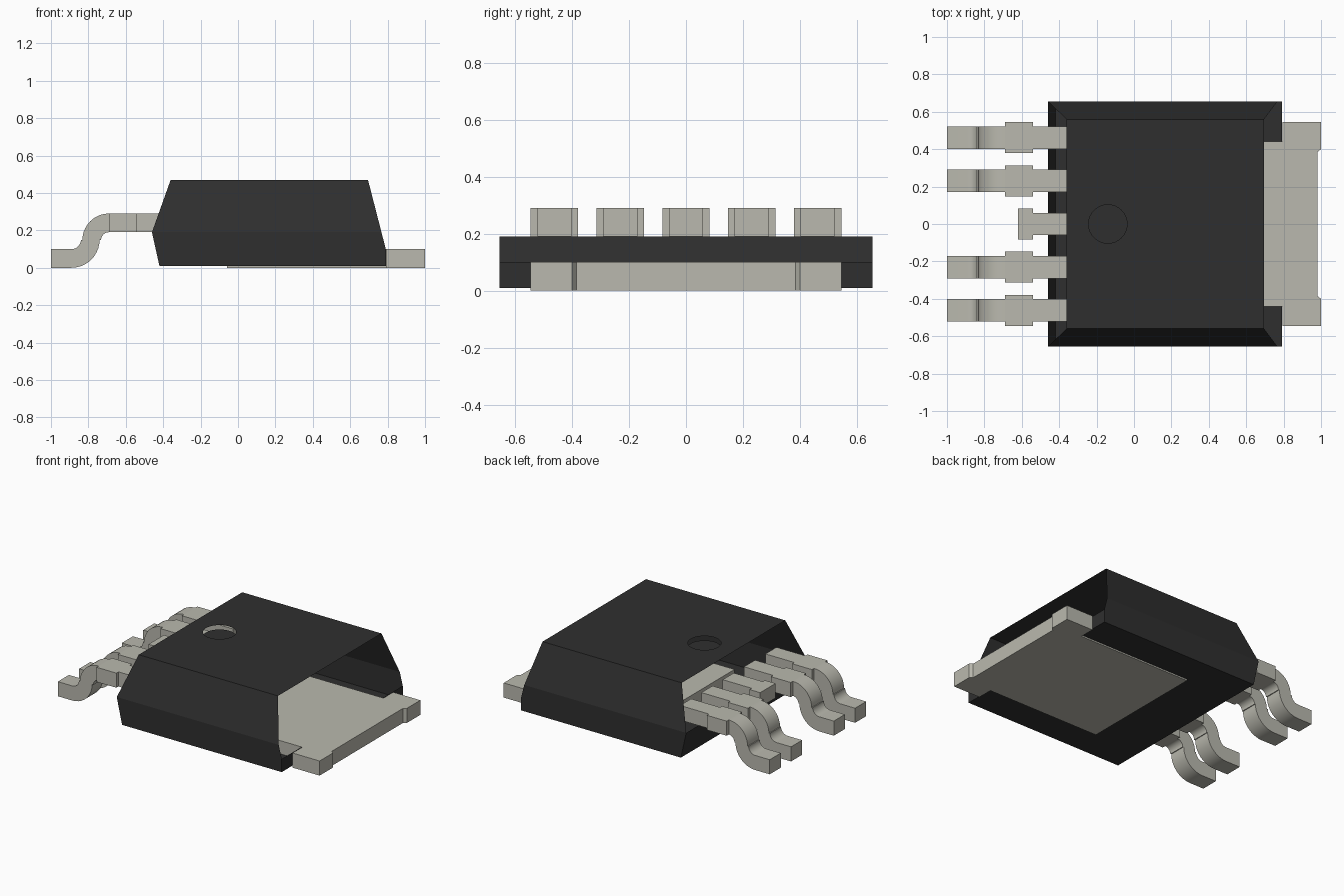
import bpy, bmesh, math
from mathutils import Vector

cube = bpy.data.objects.get("Cube")
if cube:
    bpy.data.objects.remove(cube, do_unlink=True)


def material(name, rgb):
    m = bpy.data.materials.new(name)
    m.use_nodes = True
    m.diffuse_color = (*rgb, 1)
    bsdf = m.node_tree.nodes["Principled BSDF"]
    bsdf.inputs["Base Color"].default_value = (*rgb, 1)
    bsdf.inputs["Roughness"].default_value = 0.6
    return m


BLACK = material("black_moulding", (0.028, 0.028, 0.028))
METAL = material("dull_tin", (0.49, 0.485, 0.425))


def finish(name, bm, mat):
    me = bpy.data.meshes.new(name)
    bm.to_mesh(me)
    bm.free()
    ob = bpy.data.objects.new(name, me)
    bpy.context.collection.objects.link(ob)
    me.materials.append(mat)
    return ob


def add_prism(bm, outline, offset):
    """Extrude a closed outline of 3D points along an offset vector."""
    face = bm.faces.new([bm.verts.new(p) for p in outline])
    out = bmesh.ops.extrude_face_region(bm, geom=[face])
    verts = [g for g in out["geom"] if isinstance(g, bmesh.types.BMVert)]
    bmesh.ops.translate(bm, verts=verts, vec=offset)


# Body shell: thin skin, open at the sloping upper ends
W, WT = 0.655, 0.56               # half widths at the waist and the top
Z0, ZT, ZW, ZTOP = 0.01, 0.10, 0.19, 0.47
XL, XR = -0.36, 0.695             # ends of the top face
DIMPLE, R, N = Vector((-0.14, 0, ZTOP)), 0.103, 32

bm = bmesh.new()


def face(*pts):
    bm.faces.new([bm.verts.new(p) for p in pts])


for s in (-1, 1):
    face((-0.42, s * W, Z0), (0.79, s * W, Z0), (0.79, s * W, ZT),
         (0.767, s * W, ZW), (-0.46, s * W, ZW))
    face((-0.46, s * W, ZW), (0.767, s * W, ZW), (XR, s * WT, ZTOP), (XL, s * WT, ZTOP))
face((-0.42, -W, Z0), (0.79, -W, Z0), (0.79, W, Z0), (-0.42, W, Z0))
face((-0.42, -W, Z0), (-0.42, W, Z0), (-0.46, W, ZW), (-0.46, -W, ZW))
face((0.79, -W, Z0), (0.79, W, Z0), (0.79, W, ZT), (0.79, -W, ZT))

# Top face with a round hole for the pin-one dimple
circle = [DIMPLE + Vector((R * math.cos(a), R * math.sin(a), 0))
          for a in (2 * math.pi * i / N for i in range(N))]
edges = []
for loop in ([(XL, -WT, ZTOP), (XR, -WT, ZTOP), (XR, WT, ZTOP), (XL, WT, ZTOP)], circle):
    vs = [bm.verts.new(p) for p in loop]
    edges += [bm.edges.new((vs[i], vs[(i + 1) % len(vs)])) for i in range(len(vs))]
bmesh.ops.triangle_fill(bm, use_beauty=True, use_dissolve=False, edges=edges)
bmesh.ops.remove_doubles(bm, verts=bm.verts[:], dist=1e-5)
bm.normal_update()
for f in bm.faces:
    if f.normal.dot(f.calc_center_median() - Vector((0.15, 0, 0.2))) < 0:
        f.normal_flip()
finish("body_shell", bm, BLACK)

# Dimple floor
bm = bmesh.new()
bm.faces.new([bm.verts.new(p - Vector((0, 0, 0.03))) for p in circle])
finish("dimple_floor", bm, BLACK)

# Heat tab: narrow pad under the body, wide end with a shallow recess
half = [(-0.06, 0.44), (0.795, 0.44), (0.795, 0.545), (1.0, 0.545), (1.0, 0.40), (0.98, 0.385)]
outline = half + [(x, -y) for x, y in reversed(half)]
bm = bmesh.new()
add_prism(bm, [(x, y, 0) for x, y in outline], (0, 0, 0.10))
bmesh.ops.recalc_face_normals(bm, faces=bm.faces[:])
finish("heat_tab", bm, METAL)


# Leads: narrow root, wide shoulder, S-bent foot
def arc(cx, cz, r, a0, a1, n=10):
    return [(cx + r * math.cos(math.radians(a0 + (a1 - a0) * i / n)),
             cz + r * math.sin(math.radians(a0 + (a1 - a0) * i / n))) for i in range(n + 1)]


def box_profile(x0, x1):
    return [(x0, 0.19), (x1, 0.19), (x1, 0.29), (x0, 0.29)]


FOOT = (arc(-0.69, 0.148, 0.142, 90, 180) + arc(-0.89, 0.15, 0.05, 0, -90)
        + [(-1.0, 0.10), (-1.0, 0.0)]
        + arc(-0.89, 0.15, 0.15, -90, 0) + arc(-0.69, 0.148, 0.042, 180, 90))


def lead(name, y, short):
    bm = bmesh.new()
    parts = [(box_profile(-0.54, -0.32), 0.06),
             (box_profile(-0.62 if short else -0.69, -0.54), 0.083)]
    if not short:
        parts.append((FOOT, 0.06))
    for profile, w in parts:
        add_prism(bm, [(x, y - w, z) for x, z in profile], (0, 2 * w, 0))
    bmesh.ops.recalc_face_normals(bm, faces=bm.faces[:])
    ob = finish(name, bm, METAL)
    bpy.ops.object.select_all(action="DESELECT")
    ob.select_set(True)
    bpy.context.view_layer.objects.active = ob
    bpy.ops.object.shade_smooth_by_angle(angle=math.radians(30))


for i in range(5):
    lead(f"lead_{i + 1}", (i - 2) * 0.231, short=(i == 2))
